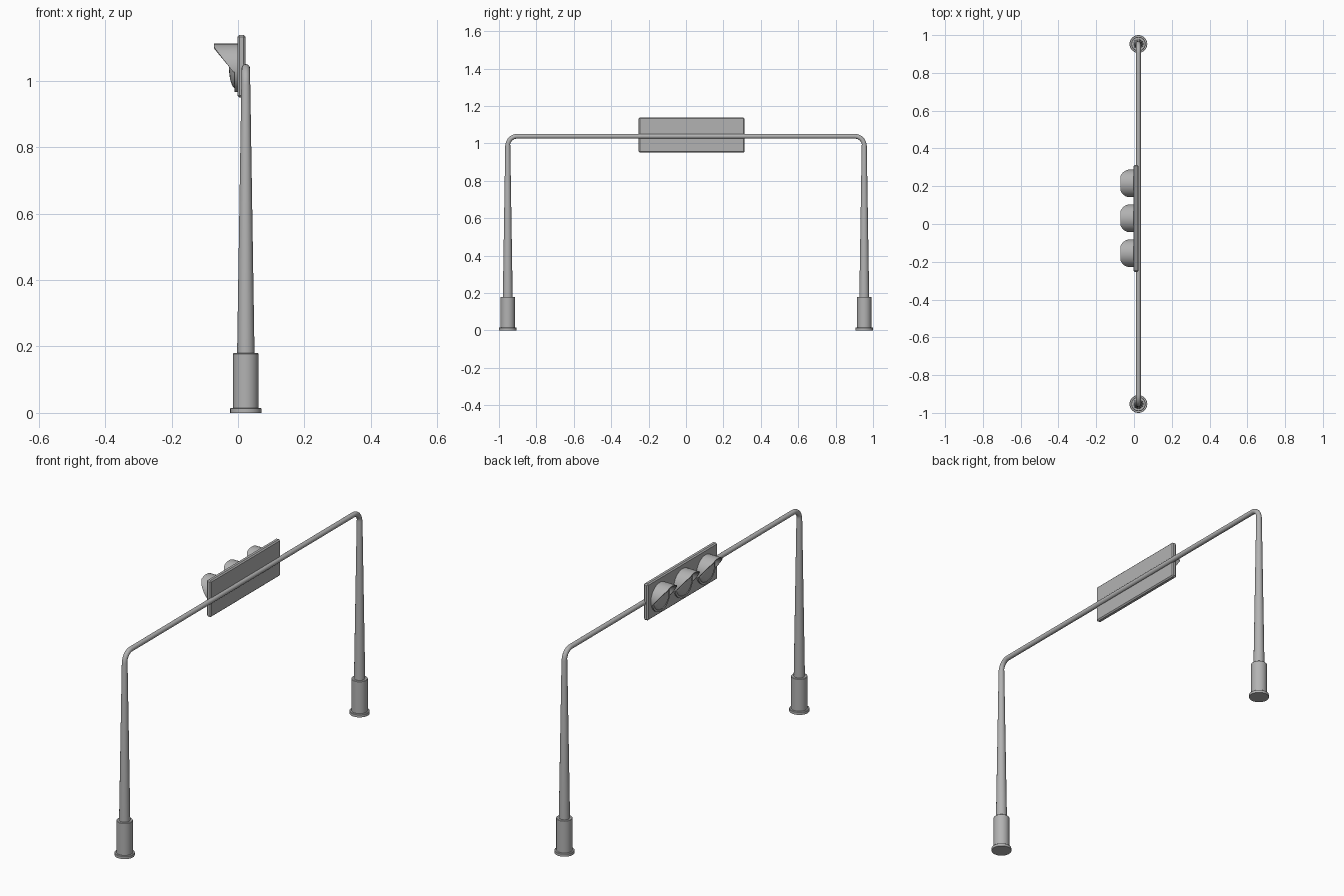
import bpy, bmesh
from math import sin, cos, pi, radians
from mathutils import Vector

if "Cube" in bpy.data.objects:
    bpy.data.objects.remove(bpy.data.objects["Cube"])

POLE_X, POLE_Y, ARM_Z, LAMP_Z = 0.0235, 0.953, 1.038, 1.039

grey = bpy.data.materials.new("dark_grey")
grey.diffuse_color = (0.45, 0.45, 0.45, 1)
grey.use_nodes = True
grey.node_tree.nodes["Principled BSDF"].inputs["Base Color"].default_value = grey.diffuse_color


def finish(name, bm, angle=35):
    bmesh.ops.recalc_face_normals(bm, faces=bm.faces)
    me = bpy.data.meshes.new(name)
    bm.to_mesh(me)
    bm.free()
    me.materials.append(grey)
    ob = bpy.data.objects.new(name, me)
    bpy.context.collection.objects.link(ob)
    bpy.ops.object.select_all(action='DESELECT')
    bpy.context.view_layer.objects.active = ob
    ob.select_set(True)
    bpy.ops.object.shade_smooth_by_angle(angle=radians(angle))
    return ob


def skin(name, rings):
    """Joins matching closed rings of points and caps the ends."""
    bm = bmesh.new()
    vs = [[bm.verts.new(p) for p in r] for r in rings]
    n = len(rings[0])
    for a, b in zip(vs, vs[1:]):
        for i in range(n):
            j = (i + 1) % n
            bm.faces.new((a[i], a[j], b[j], b[i]))
    bm.faces.new(vs[0])
    bm.faces.new(vs[-1])
    return finish(name, bm)


def lathe(name, profile, origin, axis, n=32):
    """Profile of (radius, distance along axis)."""
    axis = Vector(axis)
    u = Vector((0, 1, 0))
    v = axis.cross(u)
    o = Vector(origin)
    return skin(name, [[o + axis * h + r * (u * cos(2 * pi * i / n) + v * sin(2 * pi * i / n))
                        for i in range(n)] for r, h in profile])


# Gantry tube: tapered posts, rounded corners and the cross arm in one sweep
BEND = 0.05
half = [(POLE_Y, 0.1, 0.0275, 0), (POLE_Y, ARM_Z - BEND, 0.0135, 0)]
for k in range(1, 9):
    a = k / 8 * pi / 2
    half.append((POLE_Y - BEND + BEND * cos(a), ARM_Z - BEND + BEND * sin(a), 0.0125, a))
path = half + [(-y, z, r, pi - a) for y, z, r, a in reversed(half)]
rings = []
for y, z, r, a in path:
    rings.append([(POLE_X + r * cos(t), y + r * sin(t) * cos(a), z + r * sin(t) * sin(a))
                  for t in (2 * pi * i / 24 for i in range(24))])
skin("gantry_tube", rings)

# Post feet: flange and sleeve
for side, s in (("left", -1), ("right", 1)):
    lathe("foot_" + side,
          [(0.047, 0), (0.047, 0.013), (0.045, 0.015), (0.038, 0.015),
           (0.038, 0.178), (0.036, 0.18)], (POLE_X, s * POLE_Y, 0), (0, 0, 1))

# Back panel
bm = bmesh.new()
bmesh.ops.create_cube(bm, size=1)
for v in bm.verts:
    v.co = (0.0105 + v.co.x * 0.025, 0.03 + v.co.y * 0.566, 1.044 + v.co.z * 0.188)
bmesh.ops.bevel(bm, geom=bm.edges[:], offset=0.006, segments=1, profile=0.5, affect='EDGES')
finish("signal_panel", bm)

# Lamps: rim, domed lens and slanted visor
R_OUT, R_IN = 0.073, 0.068
for i in range(3):
    y0 = 0.03 + (i - 1) * 0.185
    lathe(f"lamp_rim_{i + 1}", [(R_OUT, 0), (R_OUT, 0.010), (0.063, 0.010), (0.063, 0.004)],
          (0, y0, LAMP_Z), (-1, 0, 0))
    dome = [(0.063 * cos(t), 0.006 + 0.021 * sin(t)) for t in (k * pi / 16 for k in range(8))]
    lathe(f"lamp_lens_{i + 1}", dome + [(0.002, 0.027)], (0, y0, LAMP_Z), (-1, 0, 0))
    rings = []
    for k in range(41):
        a = radians(-10 + 200 * k / 40)
        d = min(0.072, 0.024 + 0.056 * sin(a))
        rings.append([(x, y0 + r * cos(a), LAMP_Z + r * sin(a))
                      for r, x in ((R_OUT, 0), (R_OUT, -d), (R_IN, -d), (R_IN, 0))])
    skin(f"lamp_visor_{i + 1}", rings)
